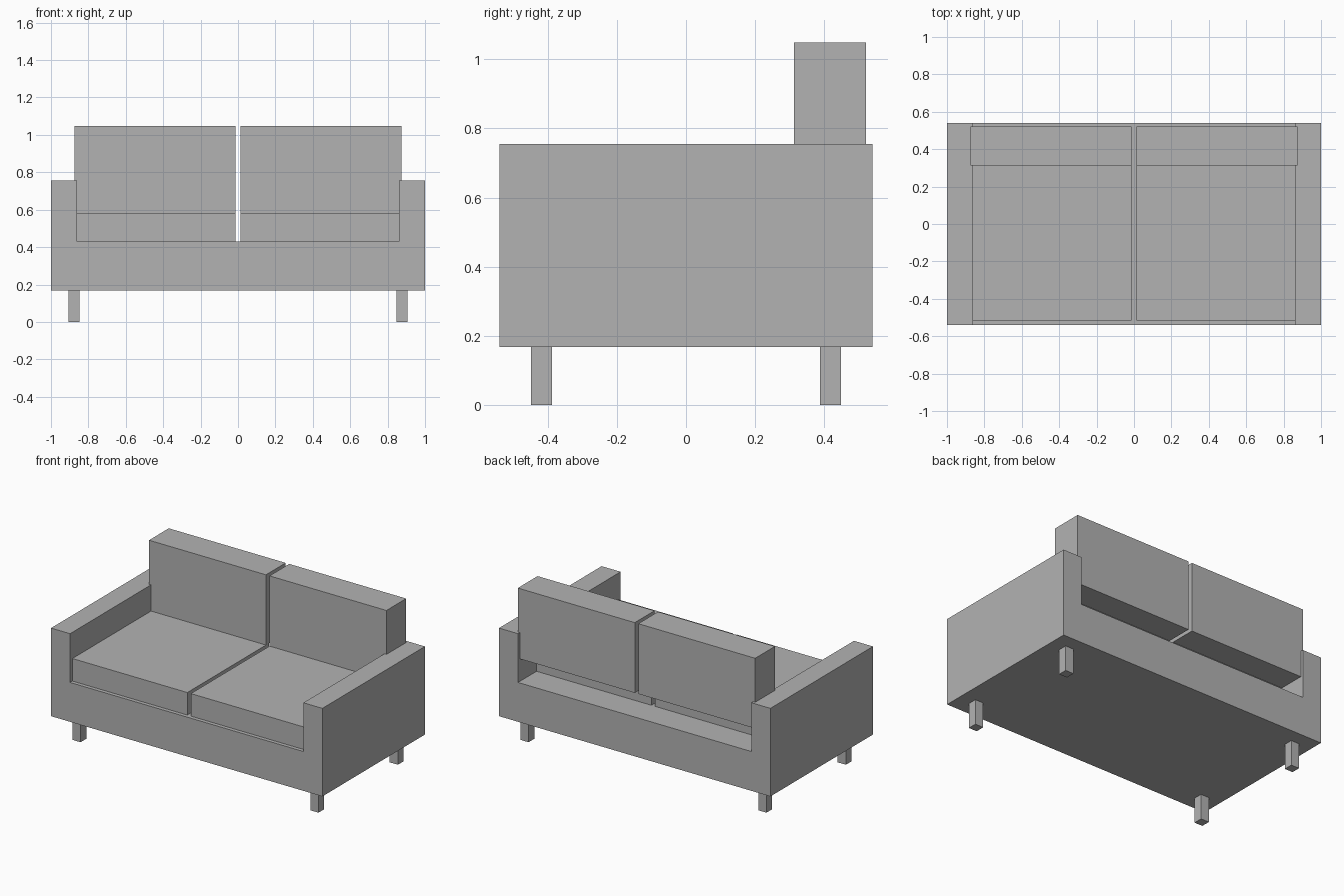
import bpy
import bmesh

if "Cube" in bpy.data.objects:
    bpy.data.objects.remove(bpy.data.objects["Cube"])

grey = bpy.data.materials.new("plain grey")
grey.diffuse_color = (0.45, 0.45, 0.45, 1)
grey.use_nodes = True
grey.node_tree.nodes["Principled BSDF"].inputs["Base Color"].default_value = grey.diffuse_color


def add_object(name, bm):
    bmesh.ops.recalc_face_normals(bm, faces=bm.faces)
    mesh = bpy.data.meshes.new(name)
    bm.to_mesh(mesh)
    bm.free()
    mesh.materials.append(grey)
    obj = bpy.data.objects.new(name, mesh)
    bpy.context.collection.objects.link(obj)


def box(name, x, y, z):
    """Box from (min, max) ranges along each axis."""
    bm = bmesh.new()
    bmesh.ops.create_cube(bm, size=1)
    for v in bm.verts:
        v.co = [r[0] if c < 0 else r[1] for c, r in zip(v.co, (x, y, z))]
    add_object(name, bm)


# Frame: base and both arms as one U-shaped profile, extruded front to back
half = [(1, 0.168), (1, 0.755), (0.86, 0.755), (0.86, 0.43)]
profile = half + [(-x, z) for x, z in reversed(half)]
bm = bmesh.new()
face = bm.faces.new([bm.verts.new((x, -0.54, z)) for x, z in profile])
ext = bmesh.ops.extrude_face_region(bm, geom=[face])
bmesh.ops.translate(bm, vec=(0, 1.08, 0),
                    verts=[v for v in ext["geom"] if isinstance(v, bmesh.types.BMVert)])
add_object("frame", bm)

for side, s in (("left", -1), ("right", 1)):
    def span(a, b):
        return sorted((s * a, s * b))

    # Cushions
    box(side + "_seat_cushion", span(0.013, 0.86), (-0.515, 0.345), (0.43, 0.58))
    box(side + "_back_cushion", span(0.013, 0.875), (0.313, 0.521), (0.58, 1.048))

    # Legs
    for end, e in (("front", -1), ("back", 1)):
        box(f"{end}_{side}_leg", span(0.847, 0.907),
            sorted((e * 0.388, e * 0.448)), (0, 0.168))
